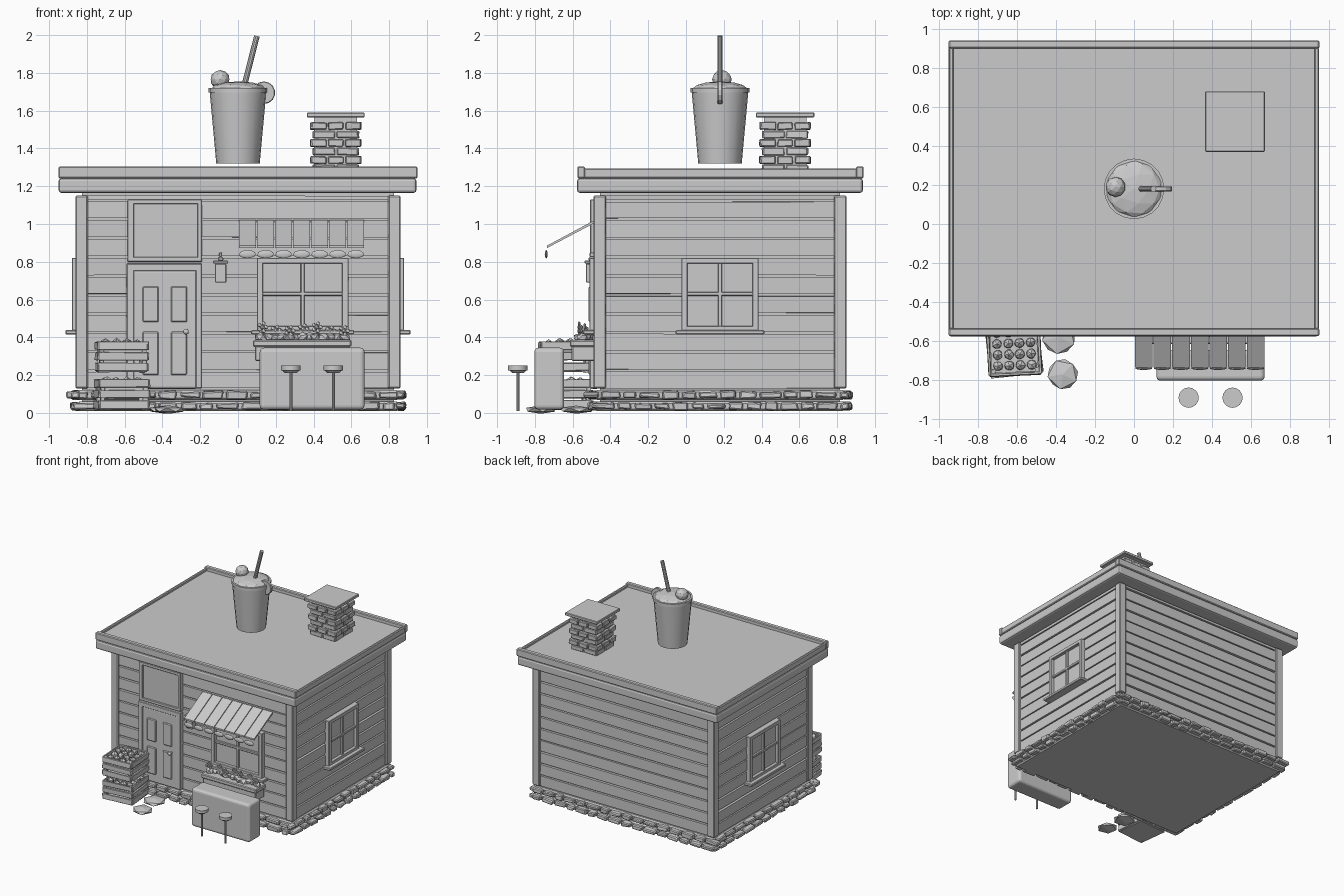
import bpy, bmesh, math, random
from mathutils import Matrix, Vector

if "Cube" in bpy.data.objects:
    bpy.data.objects.remove(bpy.data.objects["Cube"])

random.seed(4)
T, R = Matrix.Translation, Matrix.Rotation
X0, X1, Y0, Y1 = -0.845, 0.845, -0.475, 0.835   # wall planes
CY = 0.18


def finish(name, bm, bevel=0.0, smooth=False, mtx=None, seg=1):
    bmesh.ops.recalc_face_normals(bm, faces=bm.faces)
    me = bpy.data.meshes.new(name)
    if mtx:
        bm.transform(mtx)
    bm.to_mesh(me)
    bm.free()
    ob = bpy.data.objects.new(name, me)
    bpy.context.collection.objects.link(ob)
    if bevel:
        m = ob.modifiers.new("Bevel", 'BEVEL')
        m.width, m.segments = bevel, seg
    if smooth:
        bpy.context.view_layer.objects.active = ob
        ob.select_set(True)
        bpy.ops.object.shade_smooth_by_angle()
        ob.select_set(False)
    return ob


def add_box(bm, b, rot=None, jitter=0):
    lo, hi = Vector(b[::2]), Vector(b[1::2])
    m = T((lo + hi) / 2) @ (rot or Matrix()) @ Matrix.Diagonal((*(hi - lo), 1))
    vs = bmesh.ops.create_cube(bm, size=1, matrix=m)['verts']
    for v in vs:
        v.co += Vector([random.uniform(-jitter, jitter) for _ in range(3)])


def boxes(name, items, bevel=0.0, mtx=None, jitter=0, seg=1):
    bm = bmesh.new()
    for b in items:
        add_box(bm, b, jitter=jitter)
    return finish(name, bm, bevel, mtx=mtx, seg=seg)


def add_blob(bm, c, r, sub=1, jitter=0.0):
    m = T(c) @ R(random.uniform(0, 3), 4, 'Z') if jitter else T(c)
    m = m @ Matrix.Diagonal((*r, 1))
    for v in bmesh.ops.create_icosphere(bm, subdivisions=sub, radius=1, matrix=m)['verts']:
        v.co = Vector(c) + (v.co - Vector(c)) * random.uniform(1 - jitter, 1 + jitter)


def add_rod(bm, a, b, r1, r2=None, n=12):
    a, b = Vector(a), Vector(b)
    q = (b - a).to_track_quat('Z', 'Y').to_matrix().to_4x4()
    bmesh.ops.create_cone(bm, cap_ends=True, segments=n, radius1=r1, radius2=r1 if r2 is None else r2,
                          depth=(b - a).length, matrix=T((a + b) / 2) @ q)


# Wall core, clapboards and corner boards
boxes("wall_core", [(X0 + .02, X1 - .02, Y0 + .02, Y1 - .02, 0.01, 1.18)])
planks = []
for i in range(11):
    z = 0.13 + i * 0.1
    top = min(z + 0.088, 1.15)
    planks += [(X0 + .02, X1 - .02, Y0, Y0 + .03, z, top), (X0 + .02, X1 - .02, Y1 - .03, Y1, z, top),
               (X0, X0 + .03, Y0 + .02, Y1 - .02, z, top), (X1 - .03, X1, Y0 + .02, Y1 - .02, z, top)]
boxes("clapboards", planks, jitter=0.002)
boxes("corner_boards", [(x - .033, x + .033, y - .033, y + .033, 0.13, 1.15)
                        for x in (-.828, .828) for y in (-.457, .817)], 0.006)

# Stone footing: solid plinth with two courses of rough stones
boxes("plinth", [(-.85, .85, -.48, .84, 0.01, 0.06), (-.85, .85, -.48, .84, 0.068, 0.12)], 0.01)
bm = bmesh.new()
for row, z in enumerate((0.036, 0.095)):
    for axis, lo, hi, sides in (('x', -.87, .87, (-.49, .85)), ('y', -.5, .86, (-.86, .86))):
        for s in sides:
            p = lo - 0.04 * row
            while p < hi - 0.03:
                w = min(random.uniform(0.08, 0.14), hi + .02 - p)
                h, d = random.uniform(.014, .022), random.uniform(.02, .03)
                b = (p, p + w - .018, s - d, s + d) if axis == 'x' else (s - d, s + d, p, p + w - .018)
                add_box(bm, (*b, z - h, z + h), jitter=0.006)
                p += w
finish("footing_stones", bm, 0.007)

# Flat roof with fascia and raised rim
boxes("roof_fascia", [(-.95, .945, -.577, .937, 1.165, 1.242)], 0.015, seg=2)
boxes("roof_deck", [(-.935, .935, -.565, .925, 1.235, 1.275)])
boxes("roof_rim", [(-.95, .95, -.575, -.535, 1.242, 1.305), (-.95, .95, .9, .94, 1.242, 1.305),
                   (-.948, -.925, -.54, .905, 1.242, 1.295), (.925, .948, -.54, .905, 1.242, 1.295)], 0.006)


# Windows, modelled facing -y then turned onto each wall
def window(name, w, mtx):
    h, z0, z1 = w / 2, 0.43, 0.82
    boxes(name + "_frame", [(-h, -h + .033, -.035, .01, z0, z1), (h - .033, h, -.035, .01, z0, z1),
                            (-h, h, -.035, .01, z1 - .03, z1), (-h, h, -.035, .01, z0, z0 + .03),
                            (-.01, .01, -.025, .01, z0, z1), (-h, h, -.025, .01, .62, .64)], 0.003, mtx)
    boxes(name + "_glass", [(-h + .02, h - .02, -.008, .005, z0 + .01, z1 - .01)], 0, mtx)
    boxes(name + "_sill", [(-h - .03, h + .03, -.068, .01, .415, .438)], 0.004, mtx)


window("front_window", 0.485, T((.342, Y0, 0)))
window("right_window", 0.41, T((X1, CY, 0)) @ R(math.pi / 2, 4, 'Z'))
window("left_window", 0.41, T((X0, CY, 0)) @ R(-math.pi / 2, 4, 'Z'))

# Door with frame, four panels and knob
boxes("door_frame", [(-.59, -.55, -.51, -.46, .13, .79), (-.225, -.19, -.51, -.46, .13, .79),
                     (-.59, -.19, -.51, -.46, .75, .79)], 0.004)
boxes("door", [(-.555, -.215, -.505, -.46, .127, .755)], 0.012, seg=2)
boxes("door_panels", [(x, x + .085, -.515, -.5, a, b) for x in (-.505, -.355)
                      for a, b in ((.48, .67), (.2, .43))], 0.006)
bm = bmesh.new()
add_rod(bm, (-.275, -.5, .43), (-.275, -.53, .43), .008)
add_blob(bm, (-.275, -.535, .43), (.015, .012, .015), 2)
finish("door_knob", bm, smooth=True)

# Blank board above the door
boxes("board_panel", [(-.565, -.205, -.495, -.46, .81, 1.12)])
boxes("board_frame", [(-.585, -.55, -.507, -.46, .8, 1.13), (-.215, -.19, -.507, -.46, .8, 1.13),
                      (-.585, -.19, -.507, -.46, 1.105, 1.13), (-.585, -.19, -.507, -.46, .8, .825)], 0.003)

# Wall lantern
boxes("lantern", [(-.122, -.062, -.53, -.48, .69, .79), (-.132, -.052, -.537, -.475, .79, .806),
                  (-.105, -.078, -.515, -.47, .806, .825), (-.1, -.084, -.51, -.47, .825, .85)], 0.004)

# Striped awning with scalloped valance
bm = bmesh.new()
for i in range(7):
    x = 0.005 + i * 0.0955
    quad = [bm.verts.new((x, y, z)) for y, z in ((-.485, 1.02), (-.735, .886), (-.735, .873), (-.485, 1.005))]
    f = bm.faces.new(quad)
    ext = bmesh.ops.extrude_face_region(bm, geom=[f])['geom']
    for v in ext:
        if isinstance(v, bmesh.types.BMVert):
            v.co.x += 0.09
finish("awning_strips", bm)
bm = bmesh.new()
for i in range(7):
    add_blob(bm, (.05 + i * .0955, -.74, .84), (.045, .008, .022), 2)
finish("awning_scallops", bm, smooth=True)

# Flower box
boxes("flower_box", [(.09, .59, -.605, -.485, .275, .37), (.08, .6, -.615, -.48, .35, .385)], 0.006)
bm = bmesh.new()
for i in range(13):
    add_blob(bm, (.12 + i * .037, -.55 + random.uniform(-.03, .03), .4), (.035, .035, .025), 1, .2)
finish("foliage", bm)
bm = bmesh.new()
for i in range(7):
    c = Vector((.13 + i * .072, -.56 + .03 * (i % 2), .445 + random.uniform(-.012, .012)))
    add_rod(bm, c - Vector((0, 0, .06)), c, .004, n=5)
    add_blob(bm, c, (.016, .016, .016), 1)
    for k in range(5):
        a = k * math.tau / 5
        add_blob(bm, c + Vector((.02 * math.cos(a), -.006, .02 * math.sin(a))), (.012, .008, .012), 1)
finish("flowers", bm)

# Serving counter and two stools
boxes("counter", [(.115, .67, -.803, -.645, .018, .345)], 0.022, seg=3)
for i, x in enumerate((.28, .505)):
    bm = bmesh.new()
    add_rod(bm, (x, -.89, .225), (x, -.89, .25), .052, n=16)
    add_rod(bm, (x, -.89, .21), (x, -.89, .225), .03, .045, n=16)
    add_rod(bm, (x, -.89, .01), (x, -.89, .215), .008, n=8)
    finish(f"stool_{i + 1}", bm, smooth=True)

# Two stacked slatted crates of fruit
for k, (z, ang) in enumerate(((.015, .1), (.215, .05))):
    m = T((-.615, -.64, z)) @ R(ang, 4, 'Z')
    h = .13
    slats = [(-h, h, -h, h, 0, .015)]
    for a in (.008, .064, .12):
        for s in (-1, 1):
            slats += [(-h, h, s * h - .007, s * h + .007, a, a + .042),
                      (s * h - .007, s * h + .007, -h, h, a, a + .042)]
    slats += [(sx * .113 - .013, sx * .113 + .013, sy * .113 - .013, sy * .113 + .013, 0, .158)
              for sx in (-1, 1) for sy in (-1, 1)]
    boxes(f"crate_{k + 1}", slats, 0.002, m, jitter=.003)
    bm = bmesh.new()
    add_box(bm, (-.12, .12, -.12, .12, .1, .13))
    for i in range(4):
        for j in range(4):
            add_blob(bm, (-.085 + i * .057, -.085 + j * .057, .14 + random.uniform(-.005, .015)),
                     (.028, .028, .028), 1, .08)
    finish(f"fruit_{k + 1}", bm, mtx=m)

# Stepping stones by the door
bm = bmesh.new()
for x, y, r in ((-.385, -.58, .095), (-.365, -.77, .085)):
    add_blob(bm, (x, y, .017), (r, r, .022), 1, .04)
finish("stepping_stones", bm)

# Brick chimney with cap
cx, cy = .518, .525
bricks = []
for i in range(6):
    z, n = 1.275 + i * .045, 2 + i % 2
    h = .135 if i % 2 else .122
    w = 2 * h / n
    for j in range(n):
        p = -h + j * w
        a, b = p + .005, p + w - .005
        for s in (-1, 1):
            o = sorted((s * h, s * (h - .05)))
            bricks += [(cx + a, cx + b, cy + o[0], cy + o[1], z, z + .038),
                       (cx + o[0], cx + o[1], cy - b, cy - a, z, z + .038)]
boxes("chimney_bricks", bricks, 0.004, jitter=.003)
boxes("chimney_core", [(cx - .112, cx + .112, cy - .112, cy + .112, 1.27, 1.565)])
boxes("chimney_cap", [(cx - .153, cx + .153, cy - .155, cy + .155, 1.565, 1.59)], 0.004)

# Giant rooftop drink: cup, lip, contents, straw and garnishes
bm = bmesh.new()
add_rod(bm, (0, CY, 1.32), (0, CY, 1.7), .115, .15, 20)
add_rod(bm, (0, CY, 1.695), (0, CY, 1.72), .155, .155, 20)
finish("drink_cup", bm, smooth=True)
bm = bmesh.new()
add_blob(bm, (0, CY, 1.715), (.148, .148, .04), 2)
finish("drink_contents", bm)
bm = bmesh.new()
add_rod(bm, (.025, CY, 1.7), (.1, CY, 1.995), .015, n=10)
finish("drink_straw", bm, smooth=True)
bm = bmesh.new()
add_blob(bm, (-.095, CY + .01, 1.765), (.052, .052, .05), 2)
finish("cherry", bm)
bm = bmesh.new()
add_rod(bm, (.137, CY - .013, 1.695), (.137, CY + .013, 1.695), .06, n=14)
finish("fruit_slice", bm, 0.004)
